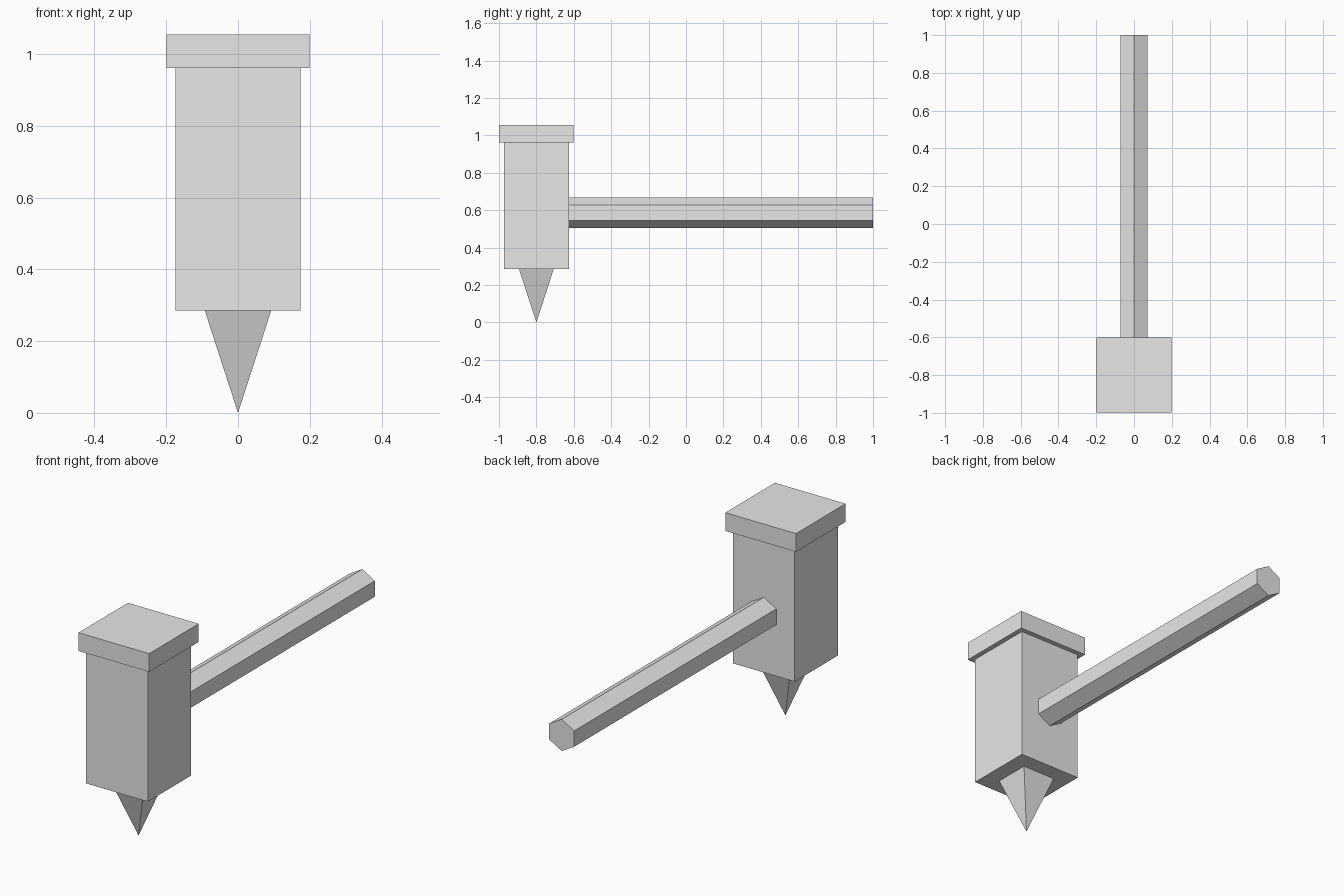
import bpy, math

if "Cube" in bpy.data.objects:
    bpy.data.objects.remove(bpy.data.objects["Cube"])

grey = bpy.data.materials.new("plain grey")
grey.diffuse_color = (0.8, 0.8, 0.8, 1)
grey.use_nodes = True
grey.node_tree.nodes["Principled BSDF"].inputs["Base Color"].default_value = grey.diffuse_color

HEAD_Y = -0.80


def finish(name):
    ob = bpy.context.object
    ob.name = name
    ob.data.materials.append(grey)
    bpy.ops.object.transform_apply(location=False, rotation=True, scale=True)
    return ob


def box(name, width, z0, z1):
    bpy.ops.mesh.primitive_cube_add(size=1, location=(0, HEAD_Y, (z0 + z1) / 2))
    bpy.context.object.scale = (width, width, z1 - z0)
    return finish(name)


# Square head and its wider cap
box("head_block", 0.348, 0.285, 0.962)
box("head_cap", 0.398, 0.962, 1.055)

# Four-sided spike pointing down, sides parallel to the head
half = 0.0925
bpy.ops.mesh.primitive_cone_add(vertices=4, radius1=0, radius2=half * math.sqrt(2),
                                depth=0.285, location=(0, HEAD_Y, 0.1425),
                                rotation=(0, 0, math.pi / 4))
finish("spike")

# Hexagonal handle with an edge on top, running back from the head
y0, y1 = -0.63, 1.0
bpy.ops.mesh.primitive_cylinder_add(vertices=6, radius=0.081, depth=y1 - y0,
                                    location=(0, (y0 + y1) / 2, 0.587),
                                    rotation=(math.pi / 2, 0, 0))
finish("handle")
